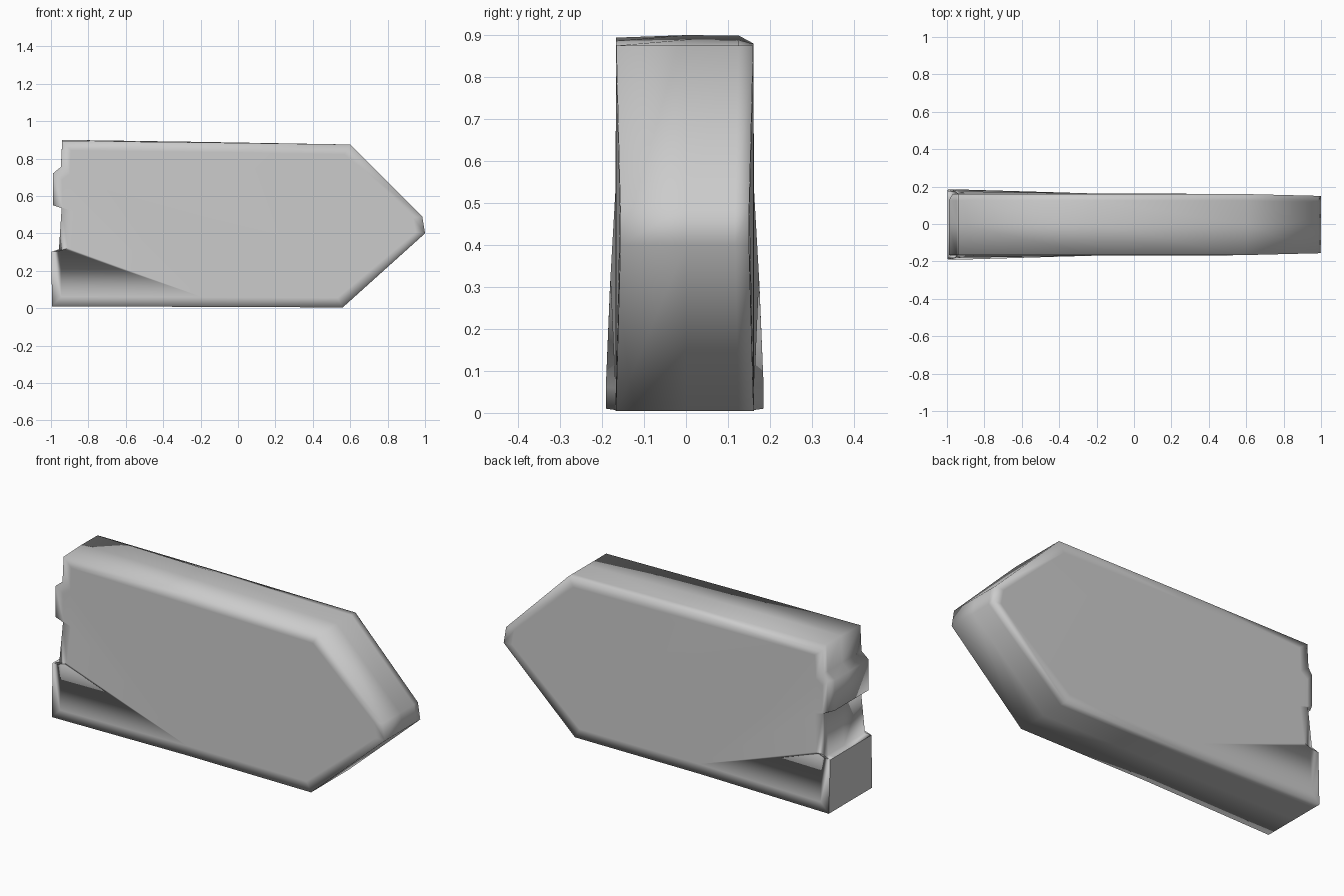
import bpy, bmesh

if "Cube" in bpy.data.objects:
    bpy.data.objects.remove(bpy.data.objects["Cube"])

# Arrow board outline in x, z, anticlockwise from the lower left
OUTLINE = [(-0.995, 0.01), (-0.2, 0.007), (0.56, 0.004), (1.0, 0.40), (0.985, 0.49),
           (0.60, 0.875), (-0.2, 0.888), (-0.94, 0.898), (-0.947, 0.755),
           (-0.99, 0.72), (-0.988, 0.55), (-0.943, 0.535), (-0.958, 0.305), (-0.997, 0.302)]
N = len(OUTLINE)
SPLIT_LOW, SPLIT_TOP = 1, 6
LAYERS = (-1.0, 0.0, 0.78, 1.0)


def clamp(v):
    return max(0.0, min(1.0, v))


def half_depth(x, z, side):
    """Half thickness: swells low at the tail, thins a little at the tip."""
    tail = clamp((-0.15 - x) / 0.6)
    low = clamp((0.55 - z) / 0.42)
    tip = clamp((x - 0.56) / 0.44)
    return (0.167 if side < 0 else 0.161) + 0.024 * tail * low - 0.011 * tip


def inner(x, z):
    return x * 0.95, 0.44 + (z - 0.44) * 0.88


bm = bmesh.new()

# Edge rings through the thickness, with a worn upper back corner at the tail
rings = []
for t in LAYERS:
    ring = []
    for i, (x, z) in enumerate(OUTLINE):
        y = t * half_depth(x, z, t)
        if i in (SPLIT_TOP, 7):
            z += {-1.0: -0.004, 0.0: 0.002, 0.78: 0.001, 1.0: -0.018}[t] * (1 if i == 7 else 0.5)
        if i in (9, 10) and t == 1.0:
            x += 0.02
        ring.append(bm.verts.new((x, y, z)))
    rings.append(ring)
for a, b in zip(rings, rings[1:]):
    for i in range(N):
        j = (i + 1) % N
        bm.faces.new((a[i], a[j], b[j], b[i]))

# Front and back: soft border and flat panel in two halves
for t, ring in ((-1, rings[0]), (1, rings[-1])):
    panel = []
    for x, z in OUTLINE:
        u, w = inner(x, z)
        panel.append(bm.verts.new((u, t * half_depth(u, w, t), w)))
    for i in range(N):
        j = (i + 1) % N
        bm.faces.new((ring[i], ring[j], panel[j], panel[i]))
    bm.faces.new(panel[SPLIT_LOW:SPLIT_TOP + 1])
    bm.faces.new(panel[SPLIT_TOP:] + panel[:SPLIT_LOW + 1])

bmesh.ops.recalc_face_normals(bm, faces=bm.faces[:])
for f in bm.faces:
    f.smooth = True

# Crisp edges around the lower tail block
for ring in rings:
    for r in (rings[0], rings[-1]):
        e = bm.edges.get((r[N - 1], r[0]))
        e.smooth = False
for k in range(len(rings) - 1):
    for i in (0, N - 1):
        bm.edges.get((rings[k][i], rings[k + 1][i])).smooth = False

mesh = bpy.data.meshes.new("arrow_board")
bm.to_mesh(mesh)
bm.free()
board = bpy.data.objects.new("arrow_board", mesh)
bpy.context.collection.objects.link(board)
